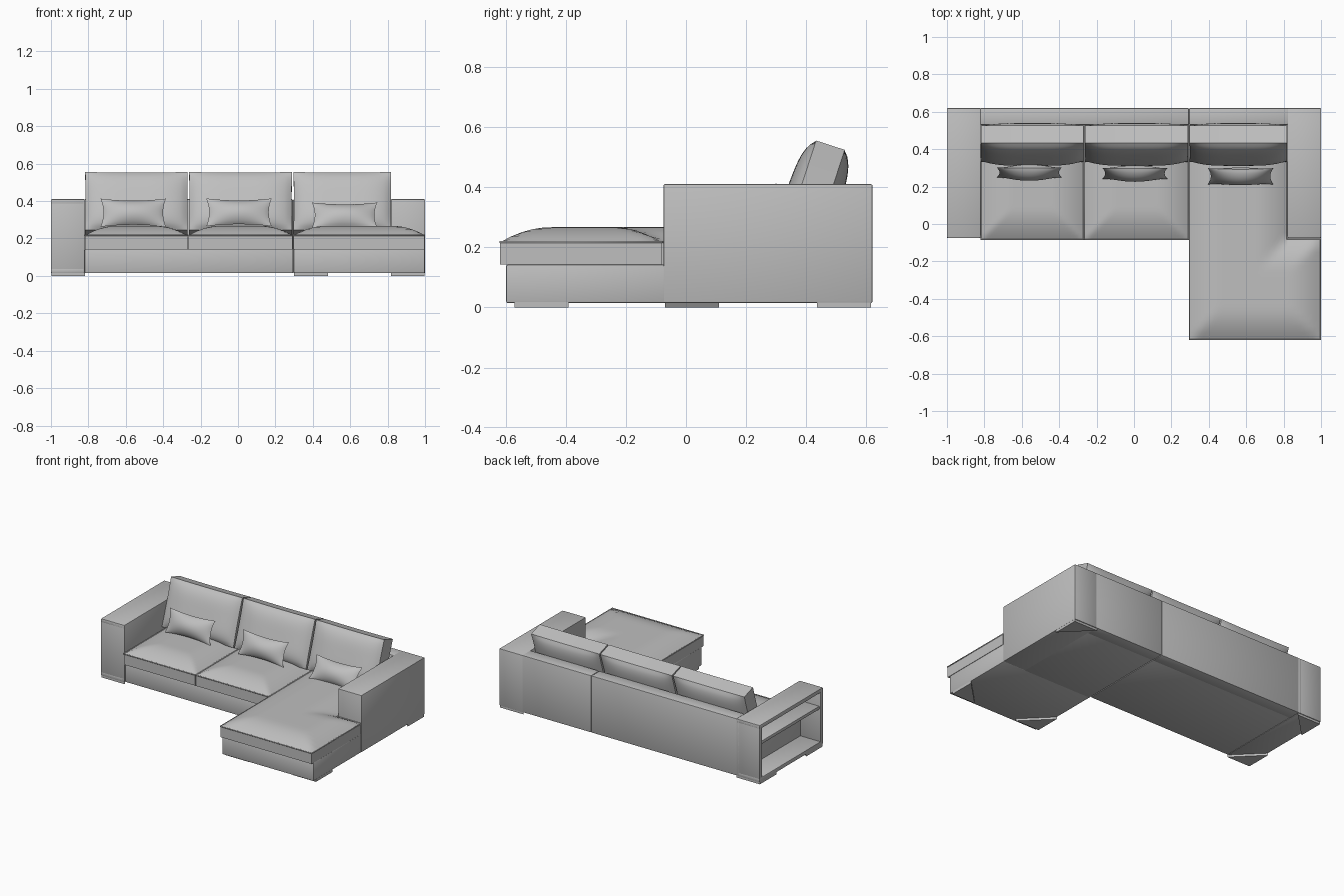
import bpy, bmesh, math
from mathutils import Vector

cube = bpy.data.objects.get("Cube")
if cube:
    bpy.data.objects.remove(cube, do_unlink=True)

# One grey fabric for the whole sofa
GREY = (0.52, 0.52, 0.52, 1)
fabric = bpy.data.materials.new("grey_fabric")
fabric.use_nodes = True
fabric.diffuse_color = GREY
fabric.node_tree.nodes["Principled BSDF"].inputs["Base Color"].default_value = GREY


def finish(name, bm, angle=40):
    bmesh.ops.recalc_face_normals(bm, faces=bm.faces)
    mesh = bpy.data.meshes.new(name)
    bm.to_mesh(mesh)
    bm.free()
    mesh.materials.append(fabric)
    ob = bpy.data.objects.new(name, mesh)
    bpy.context.collection.objects.link(ob)
    bpy.ops.object.select_all(action='DESELECT')
    ob.select_set(True)
    bpy.context.view_layer.objects.active = ob
    bpy.ops.object.shade_smooth_by_angle(angle=math.radians(angle))
    return ob


def box(name, x, y, z, bevel=0.005):
    bm = bmesh.new()
    bmesh.ops.create_cube(bm, size=1)
    for v in bm.verts:
        v.co = [(a + b) / 2 + c * (b - a) for c, (a, b) in zip(v.co, (x, y, z))]
    bmesh.ops.bevel(bm, geom=bm.edges[:], offset=bevel, segments=2,
                    profile=0.5, affect='EDGES')
    return finish(name, bm, 25)


def extruded_copy(bm):
    new = bmesh.ops.extrude_face_region(bm, geom=bm.faces[:], use_keep_orig=True)
    return [g for g in new["geom"] if isinstance(g, bmesh.types.BMVert)]


def piping(name, outline, z):
    curve = bpy.data.curves.new(name, 'CURVE')
    curve.dimensions = '3D'
    curve.bevel_depth = 0.004
    curve.bevel_resolution = 1
    line = curve.splines.new('POLY')
    line.points.add(len(outline) - 1)
    for p, (x, y) in zip(line.points, outline):
        p.co = (x, y, z, 1)
    line.use_cyclic_u = True
    curve.materials.append(fabric)
    bpy.context.collection.objects.link(bpy.data.objects.new(name, curve))


# Seat cushion: flat tiles cut into a grid, crowned by distance from the rim
def seat_cushion(name, tiles, spans, outline, bottom=0.142, seam=0.217, crown=0.05):
    bm = bmesh.new()
    for x0, x1, y0, y1 in tiles:
        bm.faces.new([bm.verts.new((x, y, 0)) for x, y in
                      ((x0, y0), (x1, y0), (x1, y1), (x0, y1))])
    for axis in (0, 1):
        lo = min(t[axis * 2] for t in tiles)
        hi = max(t[axis * 2 + 1] for t in tiles)
        cuts = [lo + (hi - lo) * i / 32 for i in range(1, 32)]
        cuts += [t[axis * 2 + 1] for t in tiles]
        for c in cuts:
            at = Vector((c, 0, 0)) if axis == 0 else Vector((0, c, 0))
            bmesh.ops.bisect_plane(bm, geom=bm.verts[:] + bm.edges[:] + bm.faces[:],
                                   plane_co=at, plane_no=at.normalized() if c else
                                   Vector((1 - axis, axis, 0)), dist=1e-5)
    bmesh.ops.remove_doubles(bm, verts=bm.verts, dist=0.0005)
    top = bm.verts[:]
    low = extruded_copy(bm)
    for v in top:
        d = max(min(v.co.x - a, b - v.co.x, v.co.y - c, e - v.co.y)
                for a, b, c, e in spans)
        t = min(max(d, 0) / 0.17, 1)
        v.co.z = seam + crown * (1 - (1 - t) ** 2)
    for v in low:
        v.co.z = bottom
    piping(name + "_piping", outline, seam)
    return finish(name, bm)


# Upright cushion: a puffed sheet mirrored front to back, with an optional side band
def puff(name, centre, w, h, band, crown, power, pinch, tilt, sag=0.0):
    bm = bmesh.new()
    bmesh.ops.create_grid(bm, x_segments=28, y_segments=20, size=1)
    front = bm.verts[:]
    back = extruded_copy(bm)
    for group, side in ((front, 1), (back, -1)):
        for p in group:
            u, v = p.co.x, p.co.y
            swell = max(0, (1 - abs(u) ** power) * (1 - abs(v) ** power)) ** 0.8
            p.co = (u * w / 2 * (1 - pinch * (1 - v * v)),
                    v * h / 2 * (1 - pinch * 1.6 * (1 - u * u)),
                    side * (band / 2 + crown * swell * (1 - sag * v)))
    bmesh.ops.remove_doubles(bm, verts=bm.verts, dist=0.0003)
    ob = finish(name, bm)
    ob.location = centre
    ob.rotation_euler.x = math.radians(90 - tilt)
    return ob


# Base frames
FLOOR, SEAT, TOP = 0.015, 0.142, 0.41
box("main_base", (-0.82, 0.295), (-0.068, 0.54), (FLOOR, SEAT))
box("chaise_base", (0.298, 0.998), (-0.598, -0.07), (FLOOR, SEAT))
box("chaise_rear_base", (0.298, 0.83), (-0.08, 0.54), (FLOOR, SEAT))

# Back panels and solid arm
box("main_back", (-0.822, 0.293), (0.53, 0.62), (FLOOR, TOP))
box("chaise_back", (0.295, 0.825), (0.53, 0.62), (FLOOR, TOP))
box("solid_arm", (0.82, 1.0), (-0.075, 0.62), (FLOOR, TOP))

# Arm with open shelves on its outer side
ARM_X, ARM_Y, WALL = (-1.0, -0.822), (-0.075, 0.62), 0.028
box("shelf_arm_top", ARM_X, ARM_Y, (TOP - WALL, TOP))
box("shelf_arm_bottom", ARM_X, ARM_Y, (FLOOR, FLOOR + WALL))
box("shelf_arm_front", ARM_X, (ARM_Y[0], ARM_Y[0] + WALL), (FLOOR, TOP))
box("shelf_arm_rear", ARM_X, (ARM_Y[1] - WALL, ARM_Y[1]), (FLOOR, TOP))
box("shelf_arm_inner_wall", (-0.845, -0.82), ARM_Y, (FLOOR, TOP))
box("arm_shelf", (-0.99, -0.83), (-0.06, 0.605), (0.265, 0.287), 0.003)

# Seat cushions
for side, x0, x1 in (("right", -0.818, -0.27), ("middle", -0.264, 0.292)):
    r = (x0, x1, -0.083, 0.53)
    seat_cushion(side + "_seat_cushion", [r], [r],
                 [(x0, r[2]), (x1, r[2]), (x1, r[3]), (x0, r[3])])
x0, xm, x1, y0, ym, y1 = 0.298, 0.818, 0.998, -0.618, -0.08, 0.53
seat_cushion("chaise_cushion",
             [(x0, x1, y0, ym), (x0, xm, ym, y1)],
             [(x0, x1, y0, ym), (x0, xm, y0, y1)],
             [(x0, y0), (x1, y0), (x1, ym), (xm, ym), (xm, y1), (x0, y1)])

# Back cushions
for side, x, w in (("right", -0.543, 0.548), ("middle", 0.014, 0.55), ("left", 0.558, 0.522)):
    puff(side + "_back_cushion", (x, 0.43, 0.385), w, 0.325, 0.1, 0.042, 4, 0.008, 18, 0.2)

# Throw pillows
for side, x, y, z, tilt in (("right", -0.56, 0.275, 0.338, 20),
                            ("middle", 0.005, 0.27, 0.34, 22),
                            ("left", 0.57, 0.255, 0.325, 33)):
    puff(side + "_throw_pillow", (x, y, z), 0.35, 0.16, 0, 0.042, 2, 0.09, tilt)

# Flat triangular corner feet
for i, (x, y, sx, sy) in enumerate(((-0.998, 0.615, 1, -1), (-0.998, -0.07, 1, 1),
                                    (0.998, 0.615, -1, -1), (0.998, -0.57, -1, 1),
                                    (0.3, -0.57, 1, 1))):
    bm = bmesh.new()
    bm.faces.new([bm.verts.new(p) for p in
                  ((x, y, 0), (x + 0.18 * sx, y, 0), (x, y + 0.18 * sy, 0))])
    for v in extruded_copy(bm):
        v.co.z = FLOOR + 0.003
    finish("corner_foot_%d" % (i + 1), bm, 20)
